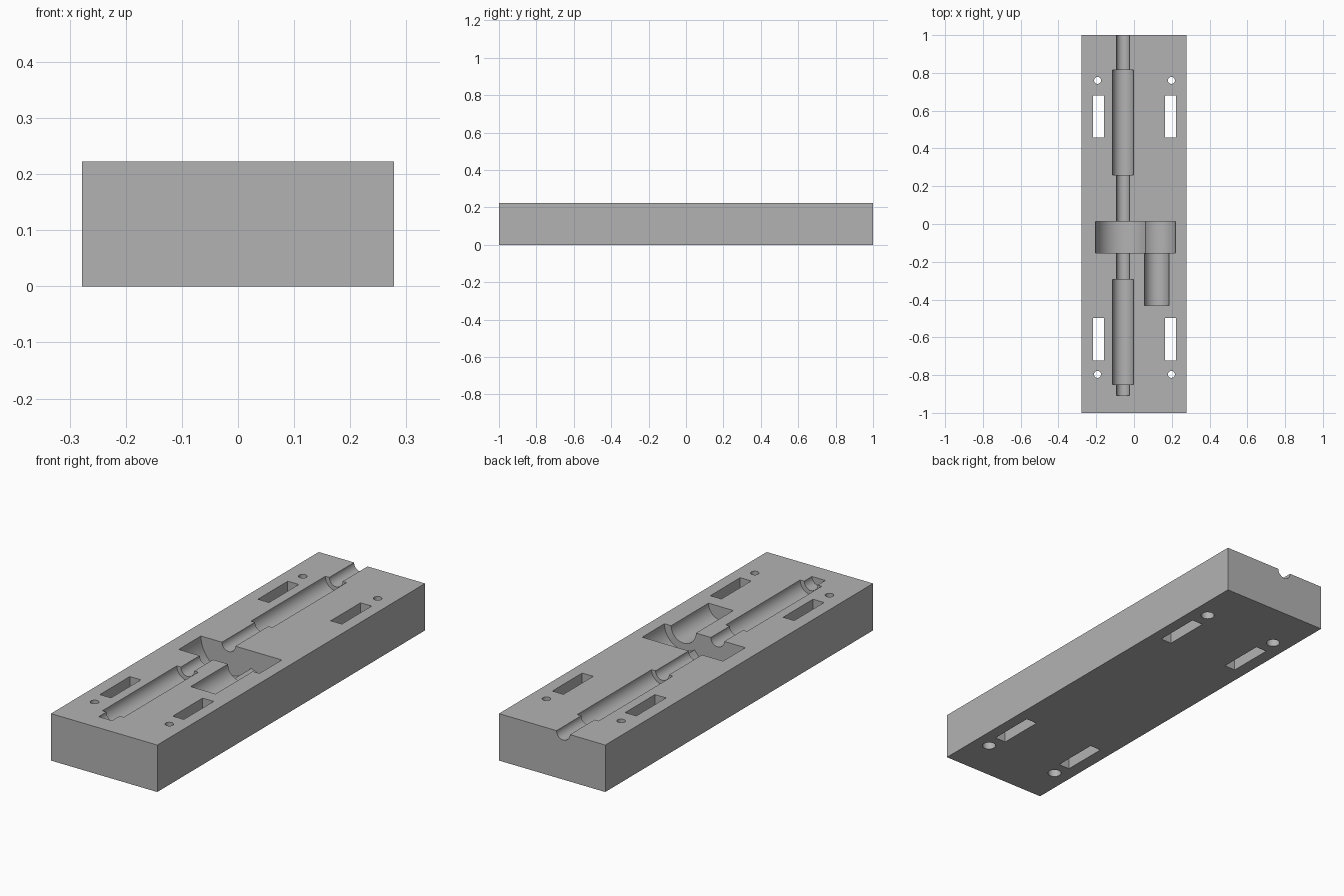
import bpy
import bmesh
import math
from mathutils import Matrix, Vector

default_cube = bpy.data.objects.get("Cube")
if default_cube:
    bpy.data.objects.remove(default_cube, do_unlink=True)

HALF_X, HEIGHT = 0.278, 0.222
SIDES = 64

grey = bpy.data.materials.new("plain grey")
grey.use_nodes = True
colour = (0.45, 0.45, 0.45, 1)
grey.diffuse_color = colour
grey.node_tree.nodes["Principled BSDF"].inputs["Base Color"].default_value = colour


def add_object(name, bm):
    bmesh.ops.recalc_face_normals(bm, faces=bm.faces)
    mesh = bpy.data.meshes.new(name)
    bm.to_mesh(mesh)
    bm.free()
    mesh.materials.append(grey)
    obj = bpy.data.objects.new(name, mesh)
    bpy.context.collection.objects.link(obj)
    return obj


def box(name, centre, size):
    bm = bmesh.new()
    bmesh.ops.create_cube(bm, size=1)
    bmesh.ops.transform(bm, matrix=Matrix.Translation(centre) @ Matrix.Diagonal((*size, 1)),
                        verts=bm.verts)
    return add_object(name, bm)


def lathe(name, origin, steps, along_y=False):
    """Closed stepped cylinder; steps are (start, end, radius) along the axis."""
    profile = [p for a, b, r in steps for p in ((r, a), (r, b))]
    bm = bmesh.new()
    rings = []
    for r, t in profile:
        ring = []
        for i in range(SIDES):
            ang = math.tau * i / SIDES
            u, v = r * math.cos(ang), r * math.sin(ang)
            ring.append(bm.verts.new(Vector(origin) + Vector((u, t, v) if along_y else (u, v, t))))
        rings.append(ring)
    for low, high in zip(rings, rings[1:]):
        for i in range(SIDES):
            j = (i + 1) % SIDES
            bm.faces.new((low[i], low[j], high[j], high[i]))
    bm.faces.new(rings[0])
    bm.faces.new(rings[-1])
    return add_object(name, bm)


# Main block
block = box("mould_block", (0, 0, HEIGHT / 2), (2 * HALF_X, 2, HEIGHT))

# Half-round pockets for the stepped spindle with its large wheel, and for the motor
SHAFT, BEARING = 0.035, 0.056
cutters = [
    lathe("spindle_pocket", (-0.058, 0, HEIGHT), [
        (-0.908, -0.85, SHAFT), (-0.85, -0.294, BEARING), (-0.294, -0.153, SHAFT),
        (-0.153, 0.013, 0.145), (0.013, 0.26, SHAFT), (0.26, 0.815, BEARING),
        (0.815, 1.1, SHAFT)], along_y=True),
    lathe("motor_pocket", (0.12, 0, HEIGHT), [
        (-0.432, -0.153, 0.065), (-0.153, 0.013, 0.1)], along_y=True),
]

# Strap slots and counterbored bolt holes at the four corners
for slot_x, hole_x in ((-0.188, -0.193), (0.193, 0.198)):
    for slot_y, hole_y in ((0.57, 0.76), (-0.61, -0.796)):
        cutters.append(box("strap_slot", (slot_x, slot_y, HEIGHT / 2), (0.058, 0.223, 0.5)))
        cutters.append(lathe("bolt_hole", (hole_x, hole_y, 0),
                             [(-0.1, 0.07, 0.03), (0.07, 0.4, 0.0185)]))

# Cut everything out of the block
bpy.ops.object.select_all(action='DESELECT')
block.select_set(True)
bpy.context.view_layer.objects.active = block
for cutter in cutters:
    cutter.hide_render = True
    mod = block.modifiers.new("cut", 'BOOLEAN')
    mod.operation = 'DIFFERENCE'
    mod.solver = 'EXACT'
    mod.object = cutter
    bpy.ops.object.modifier_apply(modifier=mod.name)
    bpy.data.objects.remove(cutter, do_unlink=True)

bpy.ops.object.shade_smooth_by_angle(angle=math.radians(30))
